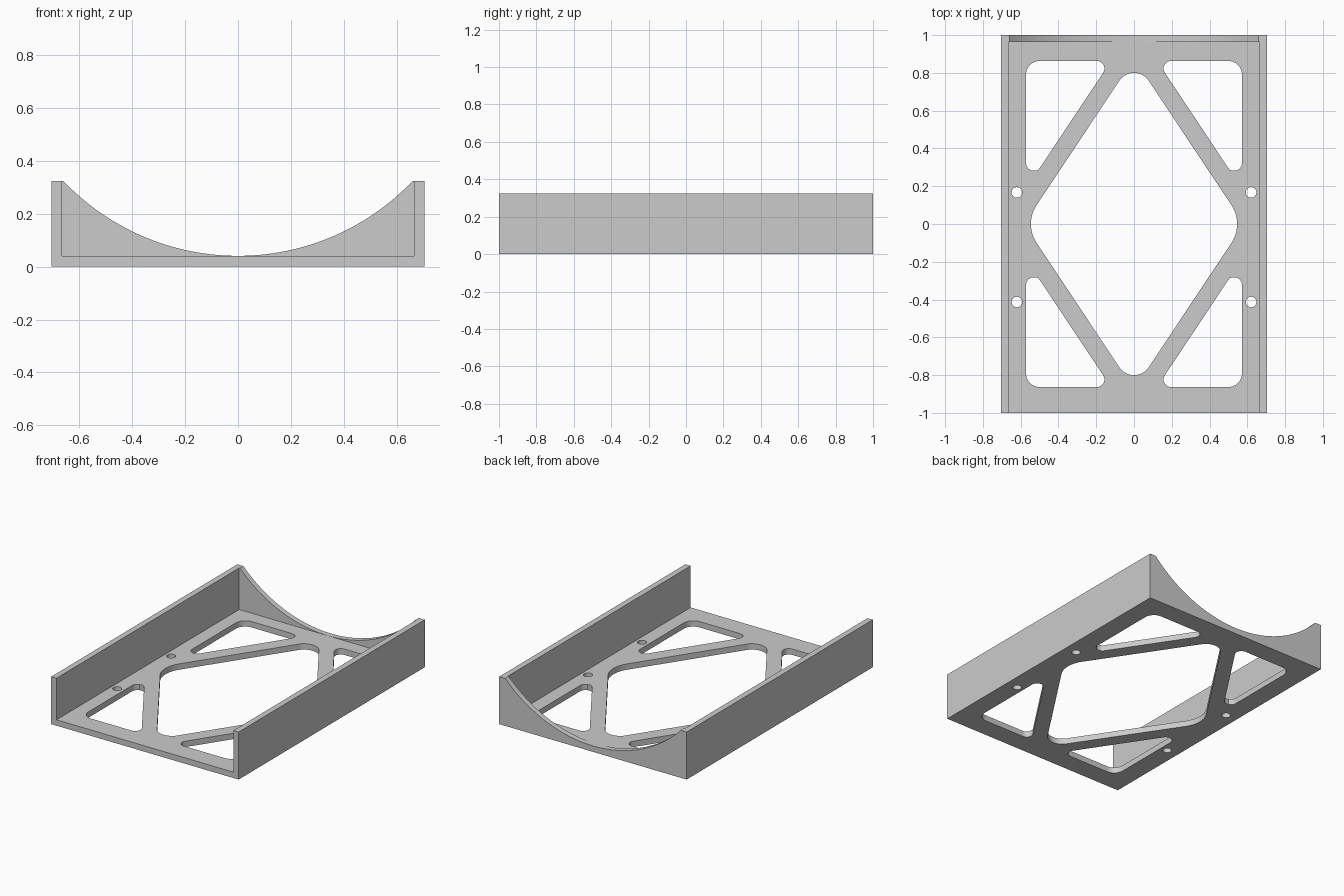
import bpy, bmesh, math
from mathutils import Vector

if "Cube" in bpy.data.objects:
    bpy.data.objects.remove(bpy.data.objects["Cube"], do_unlink=True)

HALF_W, INNER, HEIGHT, FLOOR, BACK = 0.705, 0.665, 0.323, 0.04, 0.963

grey = bpy.data.materials.new("plain grey")
grey.use_nodes = True
grey.diffuse_color = (0.6, 0.6, 0.6, 1)
grey.node_tree.nodes["Principled BSDF"].inputs["Base Color"].default_value = (0.6, 0.6, 0.6, 1)


def prism(name, points, start, end, axis="z"):
    """Extrude a 2D outline along z, or an x-z outline along y."""
    place = (lambda a, b, c: (a, b, c)) if axis == "z" else (lambda a, b, c: (a, c, b))
    bm = bmesh.new()
    low = [bm.verts.new(place(p[0], p[1], start)) for p in points]
    high = [bm.verts.new(place(p[0], p[1], end)) for p in points]
    bm.faces.new(low)
    bm.faces.new(high)
    for i in range(len(points)):
        j = (i + 1) % len(points)
        bm.faces.new((low[i], low[j], high[j], high[i]))
    bmesh.ops.recalc_face_normals(bm, faces=bm.faces)
    mesh = bpy.data.meshes.new(name)
    bm.to_mesh(mesh)
    bm.free()
    obj = bpy.data.objects.new(name, mesh)
    bpy.context.collection.objects.link(obj)
    mesh.materials.append(grey)
    return obj


def rect(x, low, high):
    return [(-x, low), (x, low), (x, high), (-x, high)]


def circle(cx, cy, r, n):
    return [(cx + r * math.cos(math.tau * i / n), cy + r * math.sin(math.tau * i / n))
            for i in range(n)]


def rounded(corners, steps=10):
    """Outline with a fillet at each (x, y, radius) corner."""
    out = []
    for i, (x, y, r) in enumerate(corners):
        p = Vector((x, y, 0))
        d1 = (Vector((*corners[i - 1][:2], 0)) - p).normalized()
        d2 = (Vector((*corners[(i + 1) % len(corners)][:2], 0)) - p).normalized()
        half = d1.angle(d2) / 2
        centre = p + (d1 + d2).normalized() * r / math.sin(half)
        a = p + d1 * r / math.tan(half) - centre
        b = p + d2 * r / math.tan(half) - centre
        for k in range(steps + 1):
            spoke = a.lerp(b, k / steps).normalized() * r
            out.append((centre + spoke)[:2])
    return out


# Solid block that becomes the tray
tray = prism("tray", rect(HALF_W, -1, 1), 0, HEIGHT)

# Open trough between the side walls, and the curved saddle in the back wall
rise, half_chord = HEIGHT - FLOOR, 0.66
radius = (half_chord ** 2 + rise ** 2) / (2 * rise)
cutters = [
    prism("trough_cutter", rect(INNER, FLOOR, 0.5), -1.1, BACK, "y"),
    prism("saddle_cutter", circle(0, FLOOR + radius + 0.0005, radius, 160),
          BACK - 0.01, 1.1, "y"),
]

# Central diamond window
diamond = rounded([(0, 0.875, 0.092), (0.582, 0, 0.18), (0, -0.875, 0.092), (-0.582, 0, 0.18)])
cutters.append(prism("diamond_cutter", diamond, -0.1, 0.1))

# Four corner windows and four screw holes
corner = rounded([(0.122, 0.863, 0.04), (0.571, 0.863, 0.07), (0.571, 0.188, 0.04)])
for sx in (-1, 1):
    for sy in (-1, 1):
        cutters.append(prism("corner_cutter", [(x * sx, y * sy) for x, y in corner], -0.1, 0.1))
    for y in (0.167, -0.413):
        cutters.append(prism("screw_hole_cutter", circle(sx * 0.62, y, 0.028, 32), -0.1, 0.1))

# Cut everything out and drop the cutters
bpy.context.view_layer.objects.active = tray
for cutter in cutters:
    cutter.hide_render = True
    mod = tray.modifiers.new("cut", "BOOLEAN")
    mod.operation = "DIFFERENCE"
    mod.solver = "EXACT"
    mod.object = cutter
    bpy.ops.object.modifier_apply(modifier=mod.name)
    bpy.data.objects.remove(cutter, do_unlink=True)

bpy.ops.object.select_all(action="DESELECT")
tray.select_set(True)
bpy.ops.object.shade_smooth_by_angle(angle=math.radians(30))
